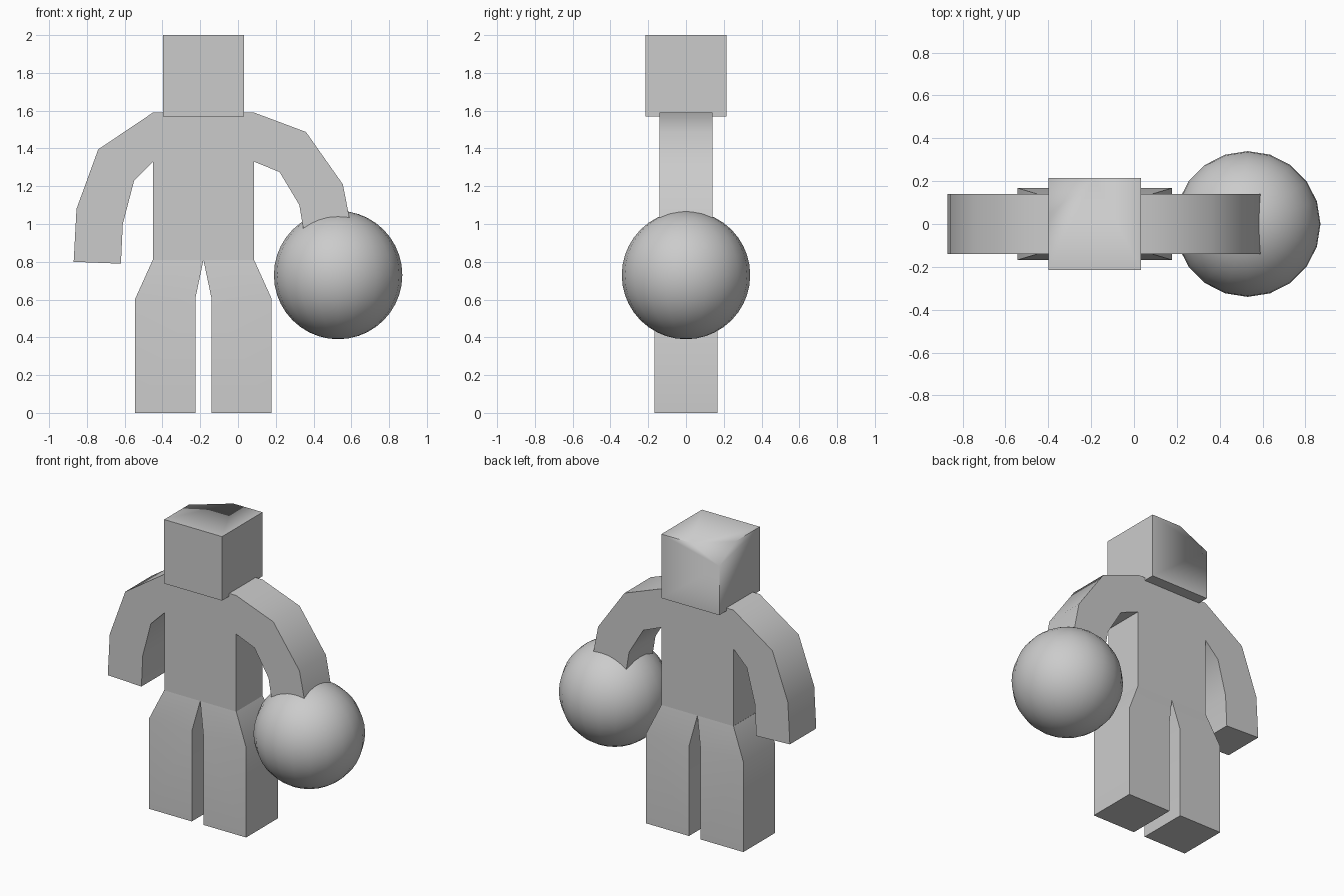
import bpy, bmesh, math
from mathutils import Vector

if "Cube" in bpy.data.objects:
    bpy.data.objects.remove(bpy.data.objects["Cube"])

CX = -0.183  # centre line of the figure


def make_object(name, bm, angle):
    bmesh.ops.recalc_face_normals(bm, faces=bm.faces[:])
    mesh = bpy.data.meshes.new(name)
    bm.to_mesh(mesh)
    bm.free()
    obj = bpy.data.objects.new(name, mesh)
    bpy.context.collection.objects.link(obj)
    bpy.ops.object.select_all(action='DESELECT')
    obj.select_set(True)
    bpy.context.view_layer.objects.active = obj
    bpy.ops.object.shade_smooth_by_angle(angle=math.radians(angle))
    return obj


def loft(name, sections, cap_start=False, cap_end=False):
    """Rectangular sections (x1, z1, x2, z2, half depth) joined into a tube."""
    bm = bmesh.new()
    rings = [[bm.verts.new(p) for p in ((x1, -d, z1), (x2, -d, z2), (x2, d, z2), (x1, d, z1))]
             for x1, z1, x2, z2, d in sections]
    for a, b in zip(rings, rings[1:]):
        for i in range(4):
            j = (i + 1) % 4
            bm.faces.new((a[i], a[j], b[j], b[i]))
    if cap_start:
        bm.faces.new(rings[0])
    if cap_end:
        bm.faces.new(rings[-1])
    return make_object(name, bm, 40)


# Arms run through the shoulders from one hand to the other
D = 0.14
loft("arms_and_shoulders", [
    (-0.87, 0.80, -0.62, 0.79, D),
    (-0.855, 1.08, -0.61, 1.00, D),
    (-0.74, 1.395, -0.55, 1.23, D),
    (-0.45, 1.59, -0.45, 1.33, D),
    (0.085, 1.59, 0.085, 1.33, D),
    (0.36, 1.487, 0.22, 1.275, D),
    (0.555, 1.21, 0.325, 1.10, D),
    (0.61, 0.93, 0.36, 0.89, D),
], True, True)

# Torso
loft("torso", [(-0.45, 1.33, 0.085, 1.33, D), (-0.45, 0.81, 0.085, 0.81, D)])

# Legs, mirrored about the centre line
for side, name in ((-1, "left_leg"), (1, "right_leg")):
    loft(name, [(CX + side * inner, z, CX + side * outer, z, d)
                for inner, outer, z, d in ((0.0, 0.268, 0.81, D),
                                           (0.043, 0.361, 0.605, 0.168),
                                           (0.043, 0.361, 0.0, 0.168))], cap_end=True)

# Head: a cube with one top back corner sliced off
bm = bmesh.new()
bmesh.ops.create_cube(bm, size=0.43)
bmesh.ops.translate(bm, verts=bm.verts[:], vec=(CX, 0, 1.785))
a, b, c = Vector((-0.185, 0.215, 2.0)), Vector((CX - 0.215, 0.045, 2.0)), Vector((CX - 0.215, 0.215, 1.9))
normal = (b - a).cross(c - a)
if normal.z < 0:
    normal.negate()
cut = bmesh.ops.bisect_plane(bm, geom=bm.verts[:] + bm.edges[:] + bm.faces[:],
                             plane_co=a, plane_no=normal, clear_outer=True)
bmesh.ops.contextual_create(bm, geom=[e for e in cut["geom_cut"] if isinstance(e, bmesh.types.BMEdge)])
make_object("head", bm, 70)

# Ball held at the end of the arm
bm = bmesh.new()
bmesh.ops.create_uvsphere(bm, u_segments=20, v_segments=20, radius=0.34)
bmesh.ops.translate(bm, verts=bm.verts[:], vec=(0.53, 0, 0.73))
make_object("ball", bm, 60)
